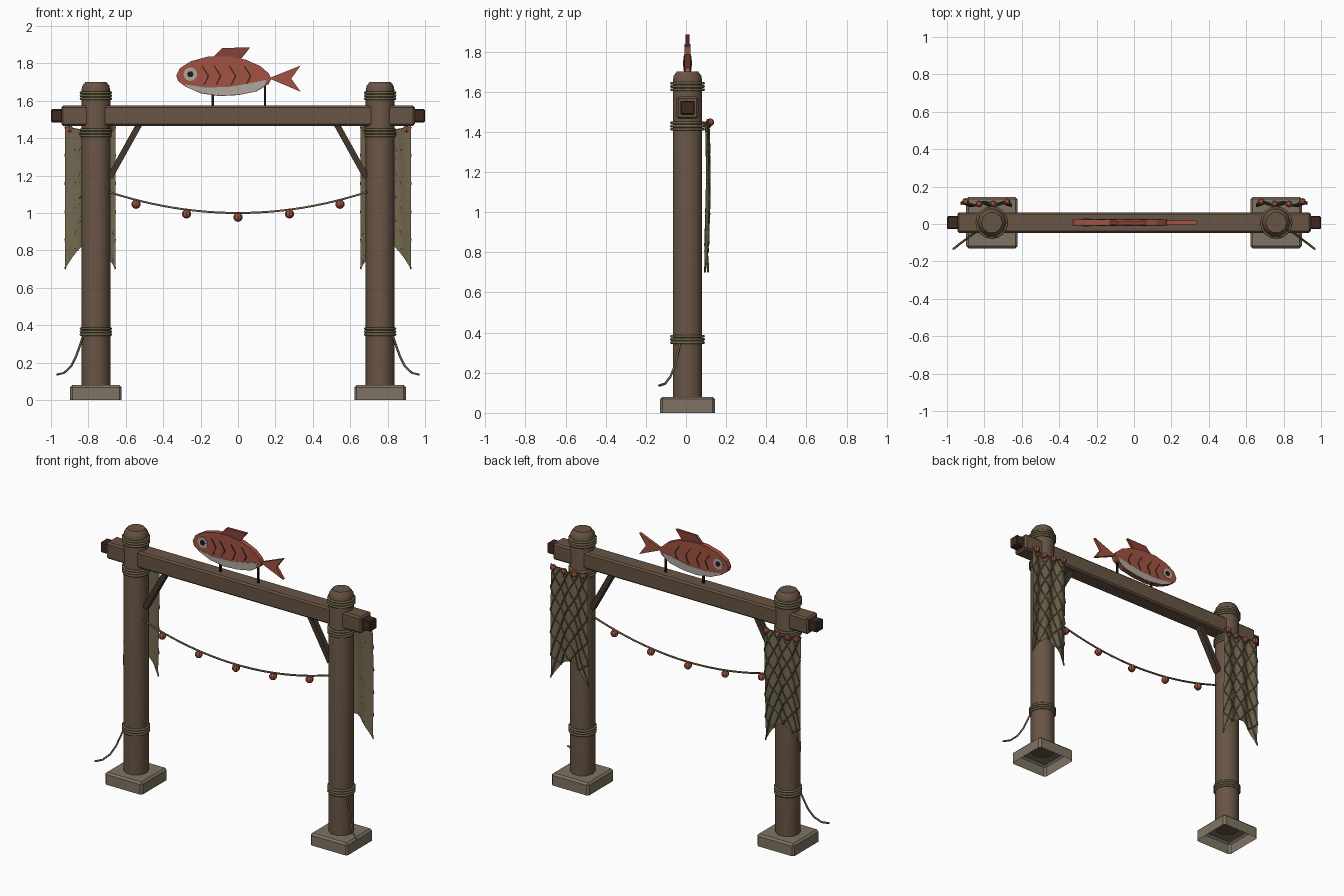
import bpy, bmesh, math
from mathutils import Vector, Matrix

if "Cube" in bpy.data.objects:
    bpy.data.objects.remove(bpy.data.objects["Cube"])

CY = 0.0075  # depth centre of the gate


def mat(name, r, g, b):
    m = bpy.data.materials.new(name)
    m.diffuse_color = (r, g, b, 1)
    m.use_nodes = True
    m.node_tree.nodes["Principled BSDF"].inputs["Base Color"].default_value = m.diffuse_color
    return m


WOOD = mat("wood", 0.14, 0.09, 0.058)
DARK = mat("dark_wood", 0.06, 0.038, 0.026)
END = mat("end_grain", 0.05, 0.022, 0.015)
ROPE = mat("rope", 0.15, 0.12, 0.06)
NET = mat("net", 0.17, 0.14, 0.08)
STONE = mat("stone", 0.21, 0.175, 0.125)
RED = mat("red_paint", 0.36, 0.085, 0.055)
FIN = mat("fin_red", 0.24, 0.055, 0.04)
PALE = mat("pale_paint", 0.42, 0.39, 0.35)
BLACK = mat("black_iron", 0.012, 0.01, 0.01)


def finish(bm, name, material, smooth=None):
    me = bpy.data.meshes.new(name)
    bm.to_mesh(me)
    bm.free()
    me.materials.append(material)
    ob = bpy.data.objects.new(name, me)
    bpy.context.collection.objects.link(ob)
    if smooth:
        bpy.ops.object.select_all(action='DESELECT')
        ob.select_set(True)
        bpy.context.view_layer.objects.active = ob
        bpy.ops.object.shade_smooth_by_angle(angle=math.radians(smooth))
    return ob


def box(name, material, centre, size, bevel=0, tilt=0, open_bottom=False):
    bm = bmesh.new()
    bmesh.ops.create_cube(bm, size=1)
    bmesh.ops.scale(bm, vec=size, verts=bm.verts)
    if open_bottom:
        bmesh.ops.delete(bm, geom=[f for f in bm.faces if f.normal.z < -0.5], context='FACES')
    if bevel:
        bmesh.ops.bevel(bm, geom=[e for e in bm.edges if not e.is_boundary], offset=bevel,
                        segments=1, affect='EDGES')
    bm.transform(Matrix.Translation(centre) @ Matrix.Rotation(tilt, 4, 'Y'))
    return finish(bm, name, material)


def prism(name, material, pts, half, y=CY):
    """Extrude an x-z outline symmetrically in depth."""
    bm = bmesh.new()
    f = bm.faces.new([bm.verts.new((x, y - half, z)) for x, z in pts])
    ext = bmesh.ops.extrude_face_region(bm, geom=[f])
    bmesh.ops.translate(bm, vec=(0, 2 * half, 0),
                        verts=[v for v in ext['geom'] if isinstance(v, bmesh.types.BMVert)])
    bmesh.ops.recalc_face_normals(bm, faces=bm.faces)
    return finish(bm, name, material)


def lathe(name, material, profile, x, sides=10, smooth=None):
    bm = bmesh.new()
    rings = [[bm.verts.new((x + r * math.cos(2 * math.pi * i / sides),
                            CY + r * math.sin(2 * math.pi * i / sides), z))
              for i in range(sides)] for r, z in profile]
    for a, b in zip(rings, rings[1:]):
        for i in range(sides):
            j = (i + 1) % sides
            bm.faces.new((a[i], a[j], b[j], b[i]))
    bm.faces.new(rings[0][::-1])
    bm.faces.new(rings[-1])
    return finish(bm, name, material, smooth)


def tubes(name, material, paths, radius, cyclic=False, res=1):
    cu = bpy.data.curves.new(name, 'CURVE')
    cu.dimensions = '3D'
    cu.bevel_depth, cu.bevel_resolution, cu.use_fill_caps = radius, res, True
    for path in paths:
        sp = cu.splines.new('POLY')
        sp.points.add(len(path) - 1)
        for p, co in zip(sp.points, path):
            p.co = (*co, 1)
        sp.use_cyclic_u = cyclic
    cu.materials.append(material)
    ob = bpy.data.objects.new(name, cu)
    bpy.context.collection.objects.link(ob)
    me = bpy.data.meshes.new_from_object(ob.evaluated_get(bpy.context.evaluated_depsgraph_get()))
    bpy.data.objects.remove(ob)
    ob = bpy.data.objects.new(name, me)
    bpy.context.collection.objects.link(ob)
    return ob


def floats(name, centres, r):
    bm = bmesh.new()
    for c in centres:
        bmesh.ops.create_uvsphere(bm, u_segments=8, v_segments=5, radius=r,
                                  matrix=Matrix.Translation(c))
    return finish(bm, name, RED)


def net_point(side, u, v, back=0):
    """Point on the wavy hanging net; u runs across, v runs down."""
    zt = 1.46 - 0.02 * math.sin(math.pi * u)
    zb = 0.70 + 0.14 * math.sin(math.pi * u)
    y = 0.102 + 0.008 * math.sin(u * 5 * math.pi + 1.5 * v) + 0.005 * math.sin(4 * v)
    return Vector((side * (0.925 - 0.27 * u), y + back, zt + v * (zb - zt)))


for side, tag in ((-1, "left"), (1, "right")):
    px = side * 0.76
    # Footing and post
    box(f"footing_{tag}", STONE, (px, CY, 0.04), (0.275, 0.275, 0.08), 0.012, open_bottom=True)
    lathe(f"post_{tag}", WOOD, [(0.077, 0.075), (0.077, 1.655), (0.072, 1.68), (0.056, 1.70)],
          px, 10, 40)
    # Rope lashings
    rings = [[(px + 0.079 * math.cos(a * math.pi / 8), CY + 0.079 * math.sin(a * math.pi / 8), z)
              for a in range(16)]
             for z in (0.35, 0.366, 0.382, 1.413, 1.429, 1.445, 1.61, 1.626, 1.642)]
    tubes(f"lashings_{tag}", ROPE, rings, 0.008, True)
    # Loose rope tail
    tubes(f"rope_tail_{tag}", ROPE, [[(side * x, y, z) for x, y, z in (
        (0.825, -0.03, 0.35), (0.842, -0.04, 0.30), (0.865, -0.055, 0.235), (0.893, -0.078, 0.18),
        (0.93, -0.105, 0.145), (0.968, -0.135, 0.136))]], 0.006)
    # Diagonal brace and beam end plug
    box(f"brace_{tag}", DARK, (side * 0.605, CY, 1.335), (0.032, 0.04, 0.33), 0,
        -side * math.atan2(0.15, 0.27))
    box(f"beam_plug_{tag}", END, (side * 0.965, CY, 1.52), (0.07, 0.07, 0.07), 0.006)
    # Net sheet
    bm = bmesh.new()
    nu, nv = 12, 8
    grid = [[bm.verts.new(net_point(side, i / nu, j / nv)) for i in range(nu + 1)]
            for j in range(nv + 1)]
    for j in range(nv):
        for i in range(nu):
            bm.faces.new((grid[j][i], grid[j][i + 1], grid[j + 1][i + 1], grid[j + 1][i]))
    finish(bm, f"net_sheet_{tag}", NET, 60)
    # Diamond net strands
    strands = []
    for k in range(-5, 5):
        for flip in (False, True):
            path = []
            for n in range(31):
                v = n / 30
                u = k * 0.25 + 1.25 * v
                if -0.001 <= u <= 1.001:
                    path.append(net_point(side, 1 - u if flip else u, v, 0.004))
            if len(path) > 1:
                strands.append(path)
    strands.append([net_point(side, i / 12, 0, 0.004) for i in range(13)])
    tubes(f"net_strands_{tag}", ROPE, strands, 0.0045, res=0)
    floats(f"net_floats_{tag}",
           [net_point(side, u, 0.01, 0.01) for u in (0.09, 0.36, 0.64, 0.91)], 0.02)

# Cross beam
box("cross_beam", WOOD, (0, CY, 1.52), (1.89, 0.11, 0.11), 0.01)


# Float garland between the posts
def sag(x):
    return 1.0 + 0.112 * (x / 0.69) ** 2


tubes("garland_rope", ROPE, [[(x, -0.022, sag(x)) for x in
                              (0.69 * i / 12 for i in range(-12, 13))]], 0.006)
floats("garland_floats", [(x, -0.022, sag(x) - 0.023) for x in (-0.545, -0.275, 0, 0.275, 0.545)],
       0.025)

# Fish sign
prism("fish_body", RED, [
    (-0.33, 1.735), (-0.31, 1.775), (-0.25, 1.812), (-0.16, 1.836), (-0.06, 1.838), (0.04, 1.82),
    (0.12, 1.785), (0.165, 1.745), (0.178, 1.718), (0.165, 1.69), (0.10, 1.65), (0.0, 1.63),
    (-0.1, 1.625), (-0.2, 1.64), (-0.28, 1.675), (-0.32, 1.705)], 0.016)
prism("fish_belly", PALE, [
    (-0.29, 1.688), (-0.17, 1.67), (-0.04, 1.675), (0.07, 1.695), (0.152, 1.712), (0.14, 1.68),
    (0.09, 1.65), (0.0, 1.634), (-0.1, 1.629), (-0.2, 1.645), (-0.265, 1.67)], 0.018)
prism("fish_tail", RED, [(0.165, 1.72), (0.335, 1.788), (0.285, 1.718), (0.335, 1.648)], 0.010)
prism("fish_dorsal_fin", FIN, [(-0.14, 1.825), (-0.085, 1.882), (0.065, 1.885), (0.01, 1.815)], 0.009)


def disc(name, material, r, half, n):
    prism(name, material, [(-0.255 + r * math.cos(2 * math.pi * i / n),
                            1.742 + r * math.sin(2 * math.pi * i / n)) for i in range(n)], half)


disc("fish_eyes", PALE, 0.036, 0.019, 12)
disc("fish_pupils", BLACK, 0.018, 0.022, 6)
# Painted scale chevrons on both faces
for i, x in enumerate((-0.165, -0.10, -0.02, 0.06)):
    prism(f"fish_scale_{i + 1}", END, [
        (x - 0.03, 1.785), (x - 0.022, 1.785), (x + 0.012, 1.732), (x - 0.012, 1.685),
        (x - 0.02, 1.685), (x + 0.002, 1.732)], 0.018)
# Iron sign pegs
for i, x in enumerate((-0.135, 0.145)):
    box(f"sign_peg_{i + 1}", BLACK, (x, CY, 1.615), (0.012, 0.012, 0.10 + 0.03 * i))
